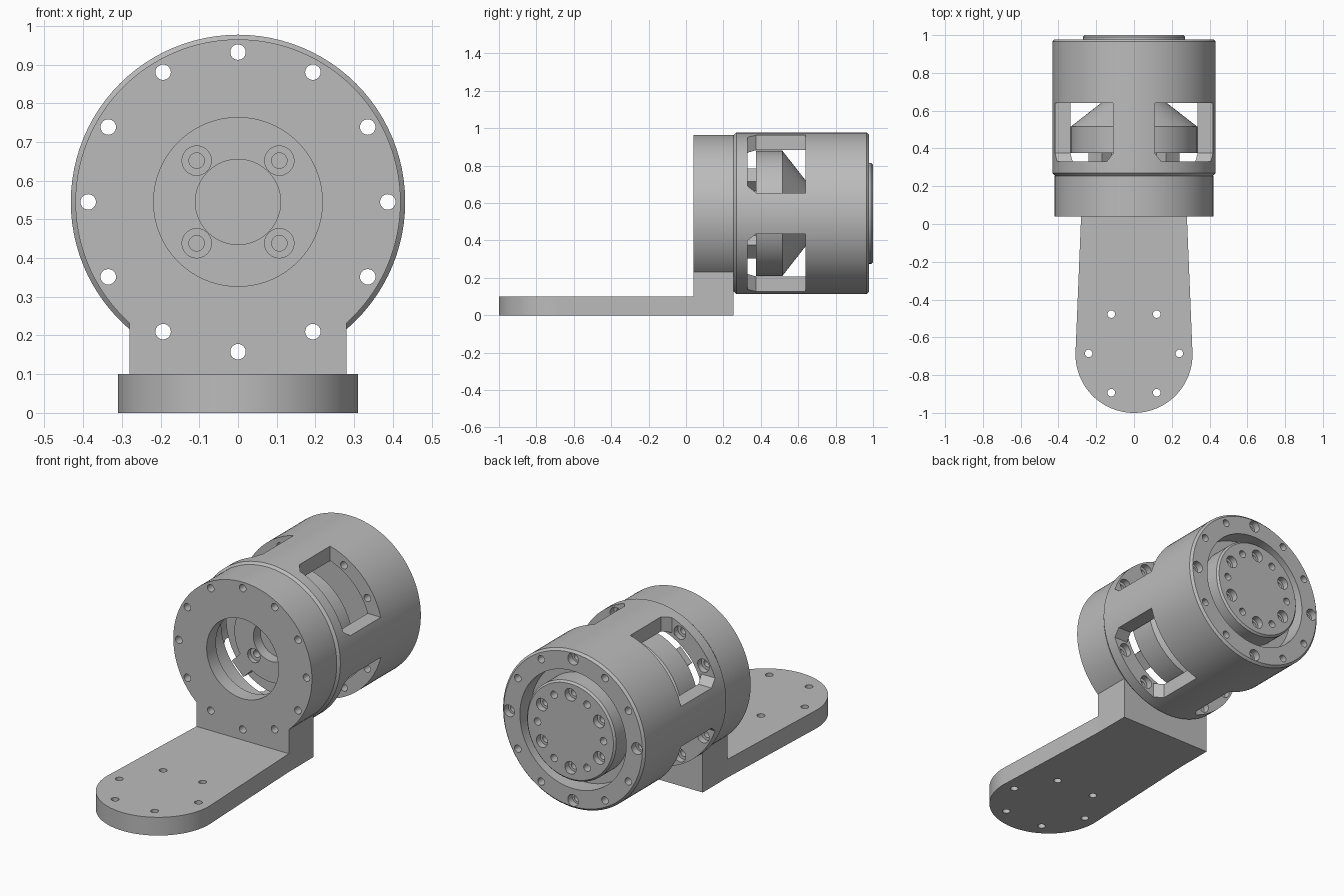
import bpy, bmesh, math
from mathutils import Matrix, Vector

if "Cube" in bpy.data.objects:
    bpy.data.objects.remove(bpy.data.objects["Cube"], do_unlink=True)

AXIS_Z = 0.545      # height of the actuator axis
BOLT_R = 0.387      # bolt circle radius

grey = bpy.data.materials.new("machined_grey")
grey.use_nodes = True
colour = (0.5, 0.5, 0.5, 1)
grey.diffuse_color = colour
grey.node_tree.nodes["Principled BSDF"].inputs["Base Color"].default_value = colour


def revolve(bm, profile, x=0, z=0, steps=24):
    """Spin (radius, y) points about a y-parallel axis, offset from the main axis."""
    part = bmesh.new()
    verts = [part.verts.new((r, y, 0)) for r, y in profile]
    edges = [part.edges.new((a, b)) for a, b in zip(verts, verts[1:])]
    if profile[0][0] > 0:
        edges.append(part.edges.new((verts[-1], verts[0])))
    bmesh.ops.spin(part, geom=verts + edges, cent=(0, 0, 0), axis=(0, 1, 0),
                   angle=math.tau, steps=steps)
    bmesh.ops.remove_doubles(part, verts=part.verts[:], dist=1e-4)
    bmesh.ops.translate(part, verts=part.verts[:], vec=(x, 0, AXIS_Z + z))
    temp = bpy.data.meshes.new("temp")
    part.to_mesh(temp)
    part.free()
    bm.from_mesh(temp)
    bpy.data.meshes.remove(temp)


def hole(bm, x, z, y0, y1, r=0.02):
    revolve(bm, [(0, y0), (r, y0), (r, y1), (0, y1)], x, z)


def stepped_hole(bm, x, z, y0, r0, step, r1, y1):
    revolve(bm, [(0, y0), (r0, y0), (r0, step), (r1, step), (r1, y1), (0, y1)], x, z)


def extrude(bm, points, vec):
    face = bm.faces.new([bm.verts.new(p) for p in points])
    geom = bmesh.ops.extrude_face_region(bm, geom=[face])["geom"]
    bmesh.ops.translate(bm, vec=vec, verts=[v for v in geom if isinstance(v, bmesh.types.BMVert)])


def polar(r, degrees):
    a = math.radians(degrees)
    return r * math.cos(a), r * math.sin(a)


def finish(bm, name):
    bmesh.ops.recalc_face_normals(bm, faces=bm.faces[:])
    mesh = bpy.data.meshes.new(name)
    bm.to_mesh(mesh)
    bm.free()
    mesh.materials.append(grey)
    obj = bpy.data.objects.new(name, mesh)
    bpy.context.collection.objects.link(obj)
    return obj


def cut(obj, *cutter_meshes):
    """Subtract each cutter mesh, then discard it."""
    for bm in cutter_meshes:
        cutter = finish(bm, "cutter")
        cutter.hide_render = True
        mod = obj.modifiers.new("cut", 'BOOLEAN')
        mod.operation, mod.solver, mod.object = 'DIFFERENCE', 'EXACT', cutter
        bpy.context.view_layer.objects.active = obj
        bpy.ops.object.modifier_apply(modifier=mod.name)
        bpy.data.objects.remove(cutter, do_unlink=True)


def smooth(obj):
    bpy.ops.object.select_all(action='DESELECT')
    obj.select_set(True)
    bpy.context.view_layer.objects.active = obj
    bpy.ops.object.shade_smooth_by_angle(angle=math.radians(28))


bolts = [polar(BOLT_R, 30 * k) for k in range(12)]

# Base plate: tapered tongue with a round front end
bm = bmesh.new()
outline = [(0.28, 0.04, 0)]
outline += [(x, -0.69 - y, 0) for x, y in (polar(0.31, 180 * i / 48) for i in range(49))]
outline += [(-0.28, 0.04, 0)]
extrude(bm, outline, (0, 0, 0.1))
base_plate = finish(bm, "base_plate")
bm = bmesh.new()
for k in range(6):
    x, y = polar(0.24, 60 * k)
    bmesh.ops.create_cone(bm, cap_ends=True, segments=24, radius1=0.02, radius2=0.02,
                          depth=0.4, matrix=Matrix.Translation((x, y - 0.685, 0.05)))
cut(base_plate, bm)
smooth(base_plate)

# Upright bracket: round flange merging into a square foot
bm = bmesh.new()
start = -math.degrees(math.acos(0.28 / 0.42))
arc = [polar(0.42, start + (180 - 2 * start) * i / 96) for i in range(97)]
outline = [(x, 0.04, AXIS_Z + z) for x, z in arc] + [(-0.28, 0.04, 0), (0.28, 0.04, 0)]
extrude(bm, outline, (0, 0.215, 0))
bracket = finish(bm, "upright_bracket")
bore, holes = bmesh.new(), bmesh.new()
revolve(bore, [(0, -0.1), (0.218, -0.1), (0.218, 0.12), (0.33, 0.12), (0.33, 0.4), (0, 0.4)], steps=96)
for x, z in bolts:
    hole(holes, x, z, -0.1, 0.4)
cut(bracket, bore, holes)
smooth(bracket)

# Housing shell with four corner windows and bolt holes
bm = bmesh.new()
revolve(bm, [(0.33, 0.255), (0.418, 0.255), (0.432, 0.269), (0.432, 0.966), (0.42, 0.978),
             (0.322, 0.978), (0.322, 0.88), (0.12, 0.88), (0.12, 0.65), (0.355, 0.65),
             (0.355, 0.325), (0.33, 0.325)], steps=96)
housing = finish(bm, "housing_shell")
windows = bmesh.new()
for sx in (-1, 1):
    for sz in (-1, 1):
        rings = []
        for y, a in ((0.33, 0.145), (0.375, 0.11), (0.64, 0.11)):
            square = ((a, a), (0.7, a), (0.7, 0.7), (a, 0.7))
            rings.append([windows.verts.new((sx * x, y, AXIS_Z + sz * z)) for x, z in square])
        windows.faces.new(rings[0])
        windows.faces.new(rings[-1])
        for lower, upper in zip(rings, rings[1:]):
            for i in range(4):
                j = (i + 1) % 4
                windows.faces.new((lower[i], lower[j], upper[j], upper[i]))
holes, nut_pockets = bmesh.new(), bmesh.new()
for k, (x, z) in enumerate(bolts):
    if k % 3 == 0:
        stepped_hole(holes, x, z, 0.1, 0.02, 0.94, 0.032, 1.1)
    else:
        hole(holes, x, z, 0.1, 1.1)
        hole(nut_pockets, x, z, 0.295, 0.36, 0.036)
cut(housing, windows, holes, nut_pockets)
smooth(housing)

# Motor with front hub and conical rear
bm = bmesh.new()
revolve(bm, [(0, 0.35), (0.11, 0.35), (0.11, 0.29), (0.225, 0.29), (0.225, 0.375), (0.335, 0.375),
             (0.335, 0.515), (0.175, 0.64), (0.175, 0.7), (0, 0.7)], steps=96)
motor = finish(bm, "motor")
holes = bmesh.new()
for k in range(4):
    x, z = polar(0.151, 45 + 90 * k)
    stepped_hole(holes, x, z, 0.2, 0.038, 0.315, 0.02, 0.36)
cut(motor, holes)
smooth(motor)

# Diagonal mounting arms around the hub
bm = bmesh.new()
for k in range(4):
    turn = Matrix.Translation((0, 0, AXIS_Z)) @ Matrix.Rotation(math.radians(45 + 90 * k), 4, 'Y')
    size = Matrix.Diagonal((0.09, 0.085, 0.1, 1))
    bmesh.ops.create_cube(bm, size=1, matrix=turn @ Matrix.Translation((0.245, 0.3325, 0)) @ size)
finish(bm, "mounting_arms")

# Rotating output cap with a ring of screw holes
bm = bmesh.new()
revolve(bm, [(0, 0.86), (0.27, 0.86), (0.27, 0.99), (0.26, 1.0), (0, 1.0)], steps=96)
cap = finish(bm, "output_cap")
holes = bmesh.new()
for k in range(12):
    x, z = polar(0.2, 90 + 30 * k)
    if k % 2 == 0:
        stepped_hole(holes, x, z, 0.9, 0.02, 0.965, 0.034, 1.1)
    else:
        hole(holes, x, z, 0.93, 1.1)
cut(cap, holes)
smooth(cap)
